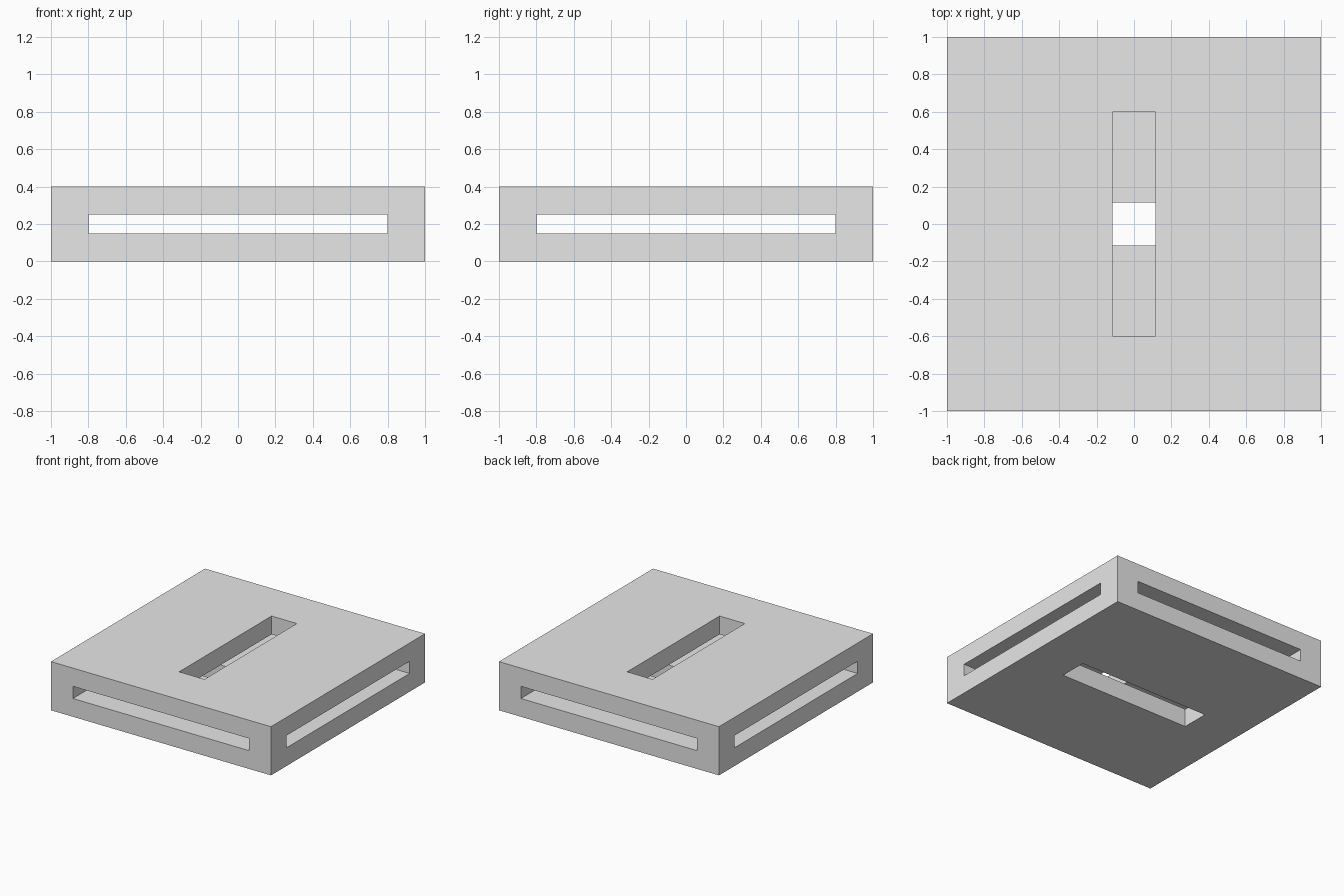
import bpy
import bmesh

if "Cube" in bpy.data.objects:
    bpy.data.objects.remove(bpy.data.objects["Cube"], do_unlink=True)

# Single plain colour
grey = bpy.data.materials.new("light_grey")
grey.use_nodes = True
colour = (0.8, 0.8, 0.8, 1)
grey.diffuse_color = colour
grey.node_tree.nodes["Principled BSDF"].inputs["Base Color"].default_value = colour


def prism(name, outline, z0, z1):
    """Extrude a closed counter-clockwise outline from z0 up to z1."""
    bm = bmesh.new()
    base = bm.faces.new([bm.verts.new((x, y, z0)) for x, y in outline])
    top = bmesh.ops.extrude_face_region(bm, geom=[base], use_keep_orig=True)["geom"]
    verts = [v for v in top if isinstance(v, bmesh.types.BMVert)]
    bmesh.ops.translate(bm, verts=verts, vec=(0, 0, z1 - z0))
    bmesh.ops.recalc_face_normals(bm, faces=bm.faces)
    mesh = bpy.data.meshes.new(name)
    bm.to_mesh(mesh)
    bm.free()
    mesh.materials.append(grey)
    obj = bpy.data.objects.new(name, mesh)
    bpy.context.collection.objects.link(obj)
    return obj


def rectangle(hx, hy):
    return [(-hx, -hy), (hx, -hy), (hx, hy), (-hx, hy)]


# Solid square block
block = prism("slotted_block", rectangle(1, 1), 0, 0.4)

# Cross-shaped cavity open on all four sides, leaving a post in each corner
inner, outer = 0.8, 1.2
cross = []
for sx, sy in ((1, 1), (-1, 1), (-1, -1), (1, -1)):
    corner = [(outer * sx, inner * sy), (inner * sx, inner * sy), (inner * sx, outer * sy)]
    cross += corner if sx == sy else corner[::-1]

# Crossing slots: lengthwise in the upper plate, crosswise in the lower plate
cutters = [
    prism("side_slot_cutter", cross, 0.15, 0.25),
    prism("top_slot_cutter", rectangle(0.115, 0.6), 0.21, 0.5),
    prism("bottom_slot_cutter", rectangle(0.6, 0.115), -0.1, 0.19),
]
for cutter in cutters:
    cutter.hide_render = True
    cut = block.modifiers.new(cutter.name, "BOOLEAN")
    cut.operation = "DIFFERENCE"
    cut.solver = "EXACT"
    cut.object = cutter

# Bake the cuts and discard the cutters
bpy.context.view_layer.update()
graph = bpy.context.evaluated_depsgraph_get()
baked = bpy.data.meshes.new_from_object(block.evaluated_get(graph))
block.modifiers.clear()
block.data = baked
for cutter in cutters:
    bpy.data.objects.remove(cutter, do_unlink=True)
